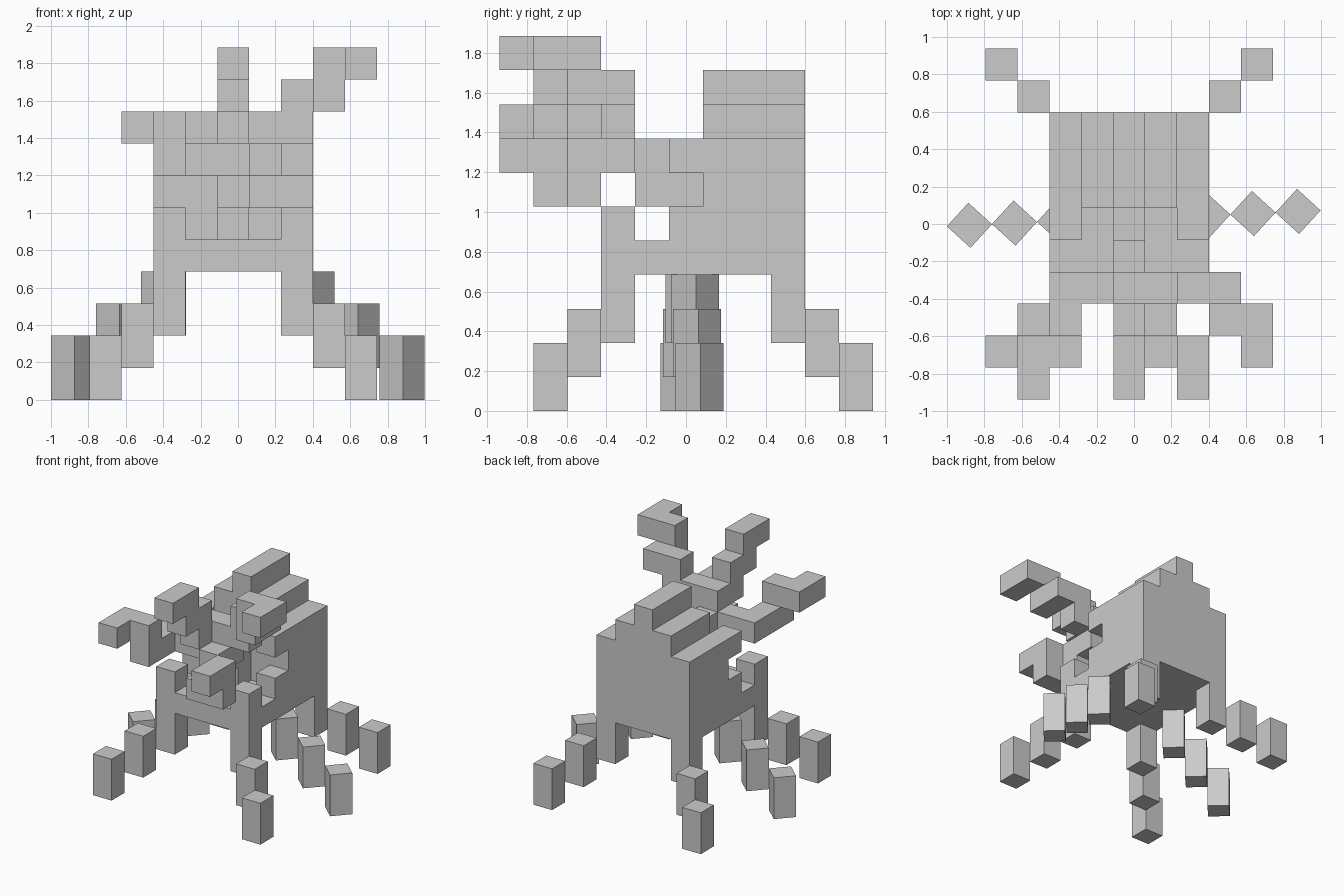
import bpy, bmesh
from math import radians
from mathutils import Matrix, Vector

cube = bpy.data.objects.get("Cube")
if cube:
    bpy.data.objects.remove(cube)

S = 0.1706                                # block edge length
H = 0.1713                                # block height
ORIGIN = Vector((-0.793, -0.938, 0.0))

grey = bpy.data.materials.new("plain_grey")
grey.use_nodes = True
colour = (0.6, 0.6, 0.6, 1)
grey.diffuse_color = colour
grey.node_tree.nodes["Principled BSDF"].inputs["Base Color"].default_value = colour


def finish(name, bm):
    bmesh.ops.recalc_face_normals(bm, faces=bm.faces)
    mesh = bpy.data.meshes.new(name)
    bm.to_mesh(mesh)
    bm.free()
    mesh.materials.append(grey)
    obj = bpy.data.objects.new(name, mesh)
    bpy.context.scene.collection.objects.link(obj)
    return obj


def blocks(x, y, z):
    """Grid cells filling an inclusive range on each axis (or a single index)."""
    span = [range(a[0], a[1] + 1) if isinstance(a, tuple) else (a,) for a in (x, y, z)]
    return {(i, j, k) for i in span[0] for j in span[1] for k in span[2]}


def part(name, cells):
    """Skin a set of grid cells with only their outer faces."""
    bm = bmesh.new()
    for cell in cells:
        for axis in range(3):
            for side in (0, 1):
                near = list(cell)
                near[axis] += 2 * side - 1
                if tuple(near) in cells:
                    continue
                corners = []
                for a, b in ((0, 0), (1, 0), (1, 1), (0, 1)):
                    p = list(cell)
                    p[axis] += side
                    p[(axis + 1) % 3] += a
                    p[(axis + 2) % 3] += b
                    corners.append(bm.verts.new(ORIGIN + Vector((p[0] * S, p[1] * S, p[2] * H))))
                if not side:
                    corners.reverse()
                bm.faces.new(corners)
    bmesh.ops.remove_doubles(bm, verts=bm.verts, dist=0.001)
    bmesh.ops.dissolve_limit(bm, angle_limit=radians(1), verts=bm.verts, edges=bm.edges)
    return finish(name, bm)


# Shell: floor slab, solid back, stepped ridge and notched side walls
shell = blocks((2, 6), (3, 8), 4) | blocks((2, 6), (6, 8), (5, 7))
shell |= blocks((3, 5), (6, 8), 8) | blocks(4, (6, 8), 9)
for x in (2, 6):
    shell |= blocks(x, 5, 5) | blocks(x, 5, 7)
    shell |= blocks(x, 3, (2, 5)) | blocks(x, 8, (2, 3))
part("shell", shell)

# Neck coming out of the shell opening
part("neck", blocks(4, 5, (5, 6)) | blocks(4, 4, (6, 7)) | blocks((3, 5), 3, 7))

# Right claw, bending outwards and forwards
part("right_claw", blocks(2, (1, 3), 7) | blocks(2, 1, 8) | blocks(1, (0, 1), 8))

# Middle stalk, climbing forwards in steps
part("middle_stalk", blocks(4, (2, 3), 8) | blocks(4, (1, 2), 9) | blocks(4, (0, 1), 10))

# Left upper claw, climbing outwards
part("left_upper_claw", blocks((5, 6), 3, 8) | blocks((6, 7), 3, 9)
     | blocks(7, 2, (9, 10)) | blocks(8, (1, 2), 10))

# Left lower claw, dropping and then rising at the tip
part("left_lower_claw", blocks(5, 2, (6, 7)) | blocks((5, 6), 1, 6)
     | blocks(6, 1, 7) | blocks(6, 0, 7))

# Corner legs: stepped columns spreading diagonally
for side, x, out in (("right", 2, -1), ("left", 6, 1)):
    for end, y, away in (("front", 3, -1), ("back", 8, 1)):
        for n, label in ((1, "shin"), (2, "foot")):
            low = 2 - n
            part(f"{end}_{side}_{label}",
                 blocks(x + n * out, y + n * away, (low, low + 1)))

# Middle legs: turned columns stepping straight out to the sides
for side, start, step in (("left", Vector((0.395, 0.045, 0)), Vector((0.241, 0.011, 0))),
                          ("right", Vector((-0.398, 0.017, 0)), Vector((-0.241, -0.012, 0)))):
    for n, label in enumerate(("thigh", "shin", "foot")):
        bm = bmesh.new()
        centre = start + step * n + Vector((0, 0, (3 - n) * H))
        bmesh.ops.create_cube(bm, size=1, matrix=Matrix.Translation(centre)
                              @ Matrix.Rotation(radians(47.7), 4, "Z")
                              @ Matrix.Diagonal((S, S, 2 * H, 1)))
        finish(f"middle_{side}_{label}", bm)
